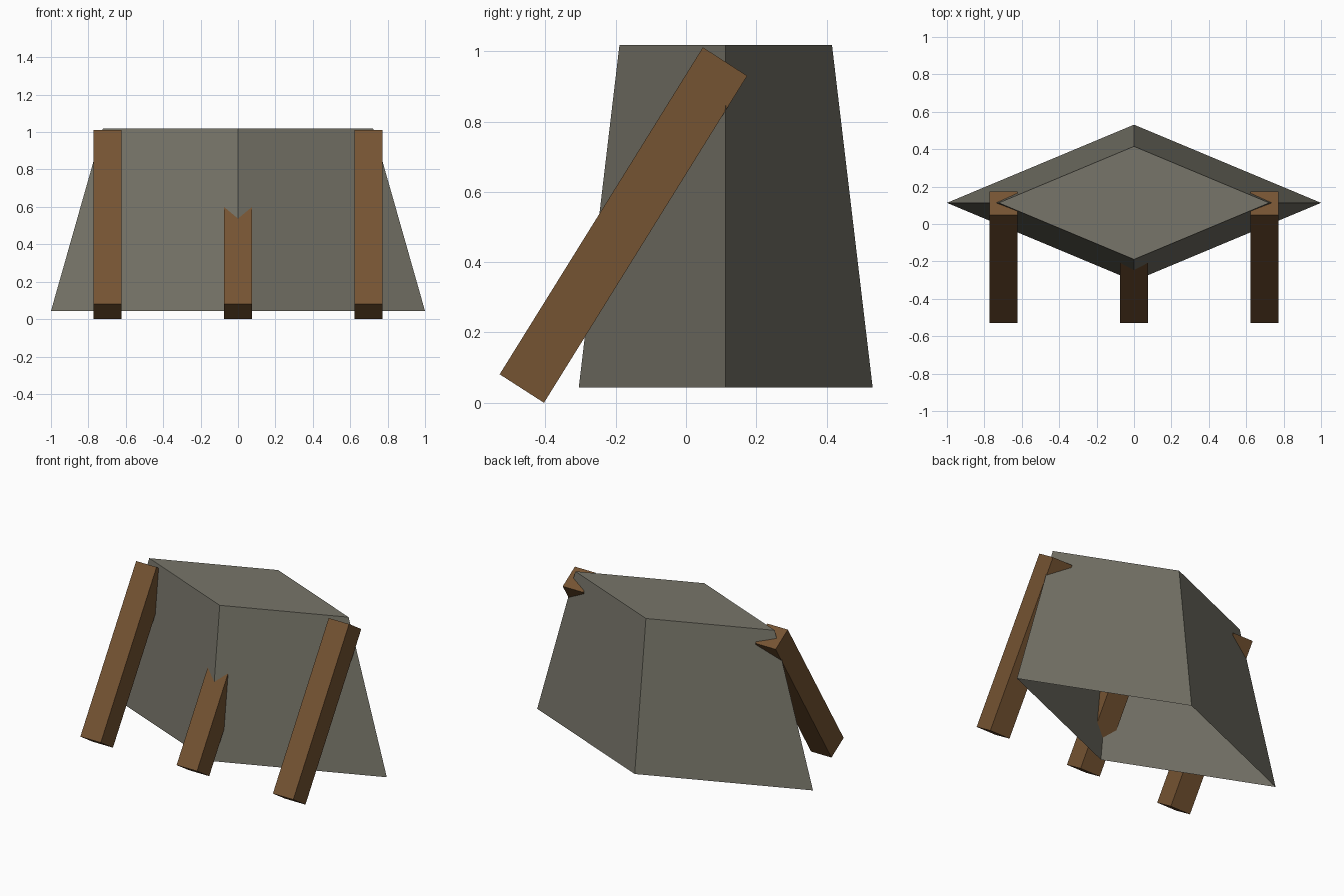
import bpy, bmesh

if "Cube" in bpy.data.objects:
    bpy.data.objects.remove(bpy.data.objects["Cube"])

def material(name, rgb):
    m = bpy.data.materials.new(name)
    m.diffuse_color = (*rgb, 1)
    m.use_nodes = True
    m.node_tree.nodes["Principled BSDF"].inputs["Base Color"].default_value = m.diffuse_color
    return m

stone = material("grey stone", (0.185, 0.178, 0.142))
wood = material("brown wood", (0.178, 0.087, 0.032))

def make_object(name, bm, mat):
    bmesh.ops.recalc_face_normals(bm, faces=bm.faces)
    me = bpy.data.meshes.new(name)
    bm.to_mesh(me)
    bm.free()
    me.materials.append(mat)
    ob = bpy.data.objects.new(name, me)
    bpy.context.collection.objects.link(ob)
    return ob

# Tapered diamond body, open underneath
bm = bmesh.new()
cy = 0.113
rings = []
for z, s in ((0.043, 1.0), (1.018, 0.723)):
    rings.append([bm.verts.new((x * s, cy + y * s, z))
                  for x, y in ((1, 0), (0, 0.418), (-1, 0), (0, -0.418))])
low, high = rings
for i in range(4):
    j = (i + 1) % 4
    bm.faces.new((low[i], low[j], high[j], high[i]))
bm.faces.new(high)
body = make_object("body", bm, stone)
# make sure the open shell faces outward
if body.data.polygons[4].normal.z < 0:
    body.data.flip_normals()

# Three identical slanted beams, the middle one running into the body
profile = ((-0.53, 0.081), (-0.404, 0.0), (0.174, 0.93), (0.048, 1.011))
for name, x in (("left_beam", -0.698), ("middle_beam", 0.0), ("right_beam", 0.698)):
    bm = bmesh.new()
    a = [bm.verts.new((x - 0.074, y, z)) for y, z in profile]
    b = [bm.verts.new((x + 0.074, y, z)) for y, z in profile]
    bm.faces.new(a)
    bm.faces.new(b[::-1])
    for i in range(4):
        j = (i + 1) % 4
        bm.faces.new((a[j], a[i], b[i], b[j]))
    make_object(name, bm, wood)
